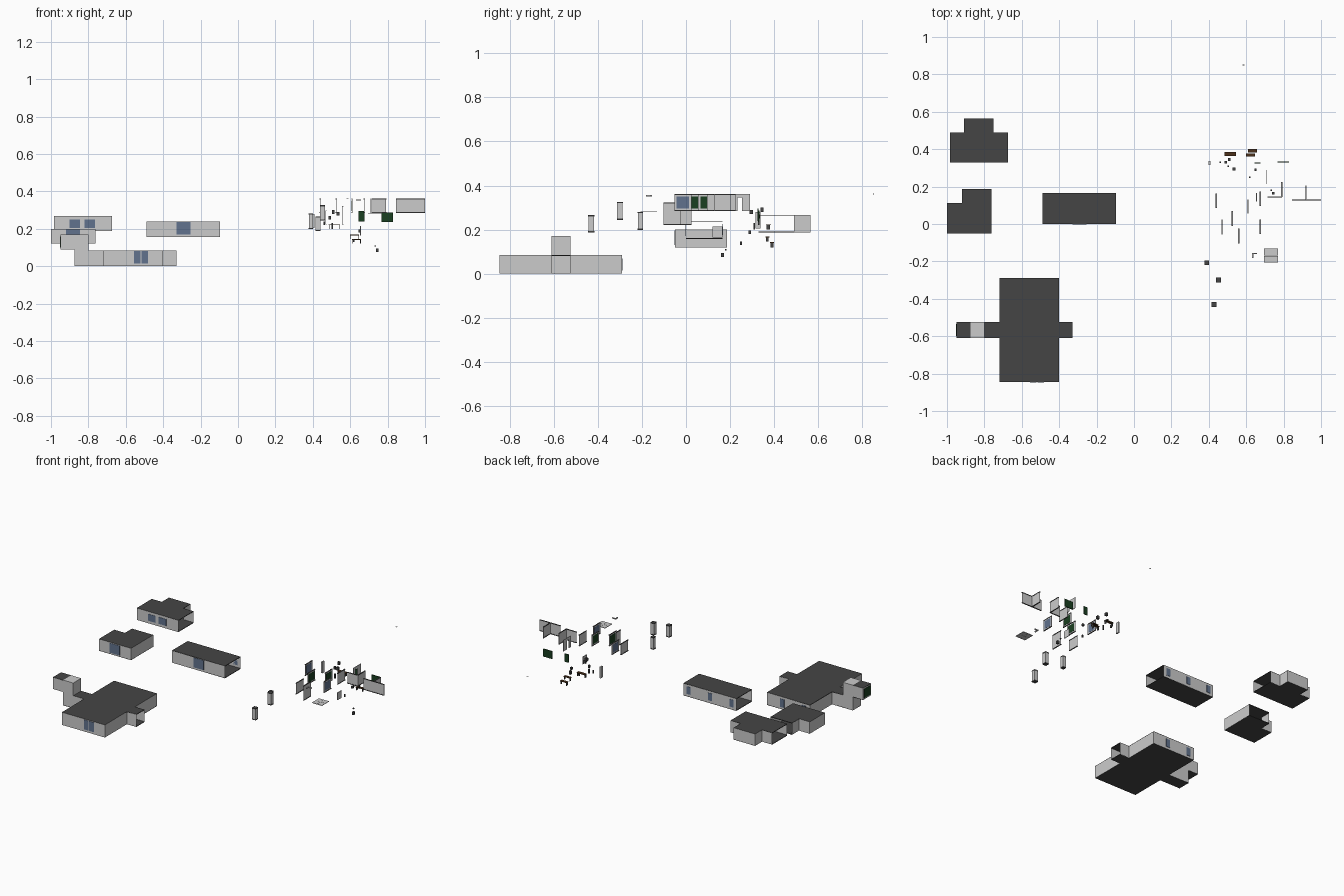
import bpy, bmesh, math
from mathutils import Vector


def mat(name, c):
    m = bpy.data.materials.new(name)
    m.diffuse_color = (*c, 1)
    return m


DARK = mat("dark", (0.06, 0.06, 0.06))
BLUE = mat("blue_glass", (0.12, 0.17, 0.27))
GREEN = mat("green", (0.01, 0.05, 0.015))
BROWN = mat("brown", (0.07, 0.03, 0.01))


def finish(bm, name, m=None):
    me = bpy.data.meshes.new(name)
    bm.to_mesh(me)
    bm.free()
    ob = bpy.data.objects.new(name, me)
    bpy.context.collection.objects.link(ob)
    if m:
        me.materials.append(m)
    return ob


def box(name, x0, x1, y0, y1, z0, z1, m=None):
    bm = bmesh.new()
    bmesh.ops.create_cube(bm, size=1)
    for v in bm.verts:
        v.co = ((x0 + x1) / 2 + v.co.x * (x1 - x0),
                (y0 + y1) / 2 + v.co.y * (y1 - y0),
                (z0 + z1) / 2 + v.co.z * (z1 - z0))
    return finish(bm, name, m)


def slab(name, pts, z, t, m):
    bm = bmesh.new()
    f = bm.faces.new([bm.verts.new((x, y, z)) for x, y in pts])
    r = bmesh.ops.extrude_face_region(bm, geom=[f])
    for v in r["geom"]:
        if isinstance(v, bmesh.types.BMVert):
            v.co.z += t
    bmesh.ops.recalc_face_normals(bm, faces=bm.faces)
    return finish(bm, name, m)


def room(name, pts, z0, z1, open_edges=(), roof=True, floor=True):
    bm = bmesh.new()
    n = len(pts)
    for i in range(n):
        if i in open_edges:
            continue
        a, b = pts[i], pts[(i + 1) % n]
        bm.faces.new([bm.verts.new(p) for p in
                      ((*a, z0), (*b, z0), (*b, z1), (*a, z1))])
    finish(bm, name + "_walls")
    t = 0.004
    if floor:
        slab(name + "_floor", pts, z0, t, DARK)
    if roof:
        slab(name + "_roof", pts, z1 - t, t, DARK)


def rect(x0, x1, y0, y1):
    return [(x0, y0), (x1, y0), (x1, y1), (x0, y1)]


# large hall with two side passages (edge order runs counter-clockwise)
YA, YB = -0.61, -0.525
room("hall", [(-0.72, -0.845), (-0.40, -0.845), (-0.40, YA), (-0.33, YA),
              (-0.33, YB), (-0.40, YB), (-0.40, -0.29), (-0.72, -0.29),
              (-0.72, YB), (-0.72, YA)], 0, 0.085, (3, 8))
room("west_passage", rect(-0.80, -0.72, YA, YB), 0, 0.085, (1, 3))
room("shaft_base", rect(-0.875, -0.80, YA, YB), 0, 0.085, (1,), roof=False)
# raised room above the shaft
room("upper_room", rect(-0.95, -0.875, YA, YB), 0.09, 0.17, (1,))
room("shaft_top", rect(-0.875, -0.80, YA, YB), 0.085, 0.17, (3,), roof=False, floor=False)
box("shaft_lid", -0.875, -0.80, YA, YB, 0.166, 0.17)
box("exit_door", -0.953, -0.95, -0.60, -0.535, 0.10, 0.16, GREEN)
# corridor, open at both ends
room("corridor", rect(-0.49, -0.097, 0.0, 0.165), 0.157, 0.24, (1, 3))
# notched room, open at the back
room("notched_room", [(-1, -0.05), (-0.762, -0.05), (-0.762, 0.187), (-0.92, 0.187),
                      (-0.92, 0.112), (-1, 0.112)], 0.12, 0.20, (2,))
# bay room, open at both ends
room("bay_room", [(-0.985, 0.33), (-0.675, 0.33), (-0.675, 0.49), (-0.75, 0.49),
                  (-0.75, 0.565), (-0.91, 0.565), (-0.91, 0.49), (-0.985, 0.49)],
     0.187, 0.267, (1, 7))

# blue panels set on the walls: x0, x1, wall y, outward side, z0, z1
for x0, x1, y, s, z0, z1 in [
        (-0.555, -0.52, -0.845, -1, 0.015, 0.08), (-0.515, -0.48, -0.845, -1, 0.015, 0.08),
        (-0.33, -0.255, 0.0, -1, 0.17, 0.235), (-0.92, -0.845, -0.05, -1, 0.13, 0.195),
        (-0.90, -0.845, 0.33, -1, 0.205, 0.25), (-0.82, -0.765, 0.33, -1, 0.205, 0.25),
        (-0.15, -0.12, 0.165, 1, 0.175, 0.225), (-0.31, -0.28, 0.165, 1, 0.175, 0.225),
        (-0.47, -0.44, 0.165, 1, 0.175, 0.225),
        (-0.53, -0.50, -0.29, 1, 0.015, 0.07), (-0.69, -0.66, -0.29, 1, 0.015, 0.07)]:
    box("wall_panel", x0, x1, min(y, y + s * 0.002), max(y, y + s * 0.002), z0, z1, BLUE)


# loose wall pieces: thin sheet, dark skirting and coping, coloured inset
def wall_x(name, x, y0, y1, z0, z1, m=None):
    box(name, x - 0.001, x + 0.001, y0, y1, z0, z1)
    for z in (z0, z1 - 0.004):
        box(name + "_trim", x - 0.003, x + 0.003, y0, y1, z, z + 0.004, DARK)
    if m:
        box(name + "_inset", x - 0.002, x + 0.002, y0 + 0.011, y1 - 0.011,
            z0 + 0.011, z1 - 0.011, m)


def wall_y(name, y, x0, x1, z0, z1):
    box(name, x0, x1, y - 0.001, y + 0.001, z0, z1)
    for z in (z0, z1 - 0.004):
        box(name + "_trim", x0, x1, y - 0.003, y + 0.003, z, z + 0.004, DARK)


for x, y0, y1, z0, m in [
        (0.44, 0.085, 0.162, 0.285, BLUE), (0.47, -0.055, 0.024, 0.222, None),
        (0.525, -0.01, 0.07, 0.285, GREEN), (0.56, -0.103, -0.025, 0.222, None),
        (0.61, 0.055, 0.132, 0.285, GREEN), (0.675, 0.095, 0.175, 0.285, None),
        (0.675, -0.053, 0.025, 0.285, BLUE),
        (0.79, 0.145, 0.225, 0.285, None), (0.92, 0.127, 0.205, 0.285, None)]:
    wall_x("wall_piece", x, y0, y1, z0, z0 + (0.10 if abs(x - 0.56) < 0.01 else 0.076), m)
wall_y("corner_wall", 0.145, 0.713, 0.79, 0.285, 0.361)
wall_y("tee_wall", 0.128, 0.845, 1.0, 0.285, 0.361)
# doorway piece
for y0, y1, z0 in [(0.213, 0.233, 0.285), (0.255, 0.29, 0.285), (0.233, 0.255, 0.345)]:
    box("doorway_wall", 0.709, 0.712, y0, y1, z0, 0.361)

# green boards
box("green_board", 0.766, 0.83, 0.328, 0.333, 0.235, 0.287, GREEN)
box("small_green_board", 0.645, 0.675, 0.324, 0.328, 0.24, 0.295, GREEN)
box("door_leaf", 0.653, 0.657, 0.12, 0.165, 0.165, 0.215)

# floor tile in four quarters
for i in range(2):
    for j in range(2):
        box("floor_tile", 0.695 + i * 0.038, 0.732 + i * 0.038,
            -0.207 + j * 0.038, -0.170 + j * 0.038, 0.282, 0.285)

# pillars with dark ends
for x, y, z0, z1, r in [(0.39, -0.207, 0.20, 0.28, 0.011), (0.452, -0.30, 0.245, 0.325, 0.013),
                        (0.428, -0.43, 0.188, 0.265, 0.013)]:
    box("pillar", x - r, x + r, y - r, y + r, z0, z1)
    for z in (z0, z1 - 0.004):
        box("pillar_cap", x - r - 0.001, x + r + 0.001, y - r - 0.001, y + r + 0.001,
            z - 0.001, z + 0.005, DARK)


# brown tables
def table(x0, x1, y0, y1, z):
    box("table_top", x0, x1, y0, y1, z, z + 0.004, BROWN)
    for x in (x0 + 0.003, x1 - 0.003):
        box("table_leg", x - 0.002, x + 0.002, y0 + 0.003, y1 - 0.003, z - 0.02, z, DARK)


table(0.485, 0.545, 0.363, 0.385, 0.22)
table(0.61, 0.658, 0.381, 0.40, 0.14)
table(0.60, 0.648, 0.36, 0.378, 0.165)

# small props
for x, y, z, r, h in [(0.46, 0.33, 0.22, 0.004, 0.02), (0.49, 0.33, 0.25, 0.006, 0.018),
                      (0.51, 0.345, 0.28, 0.007, 0.02), (0.535, 0.295, 0.27, 0.008, 0.02),
                      (0.505, 0.31, 0.20, 0.004, 0.03), (0.62, 0.25, 0.13, 0.004, 0.015),
                      (0.65, 0.29, 0.18, 0.006, 0.015), (0.745, 0.165, 0.075, 0.007, 0.02),
                      (0.735, 0.18, 0.105, 0.004, 0.006)]:
    box("small_prop", x - r, x + r, y - r, y + r, z, z + h, DARK)
box("side_shelf", 0.398, 0.408, 0.315, 0.338, 0.205, 0.28)
box("bracket_long", 0.632, 0.638, -0.182, -0.155, 0.35, 0.357)
box("bracket_short", 0.638, 0.658, -0.161, -0.155, 0.35, 0.357)
box("far_chip", 0.58, 0.59, 0.848, 0.852, 0.36, 0.363)
